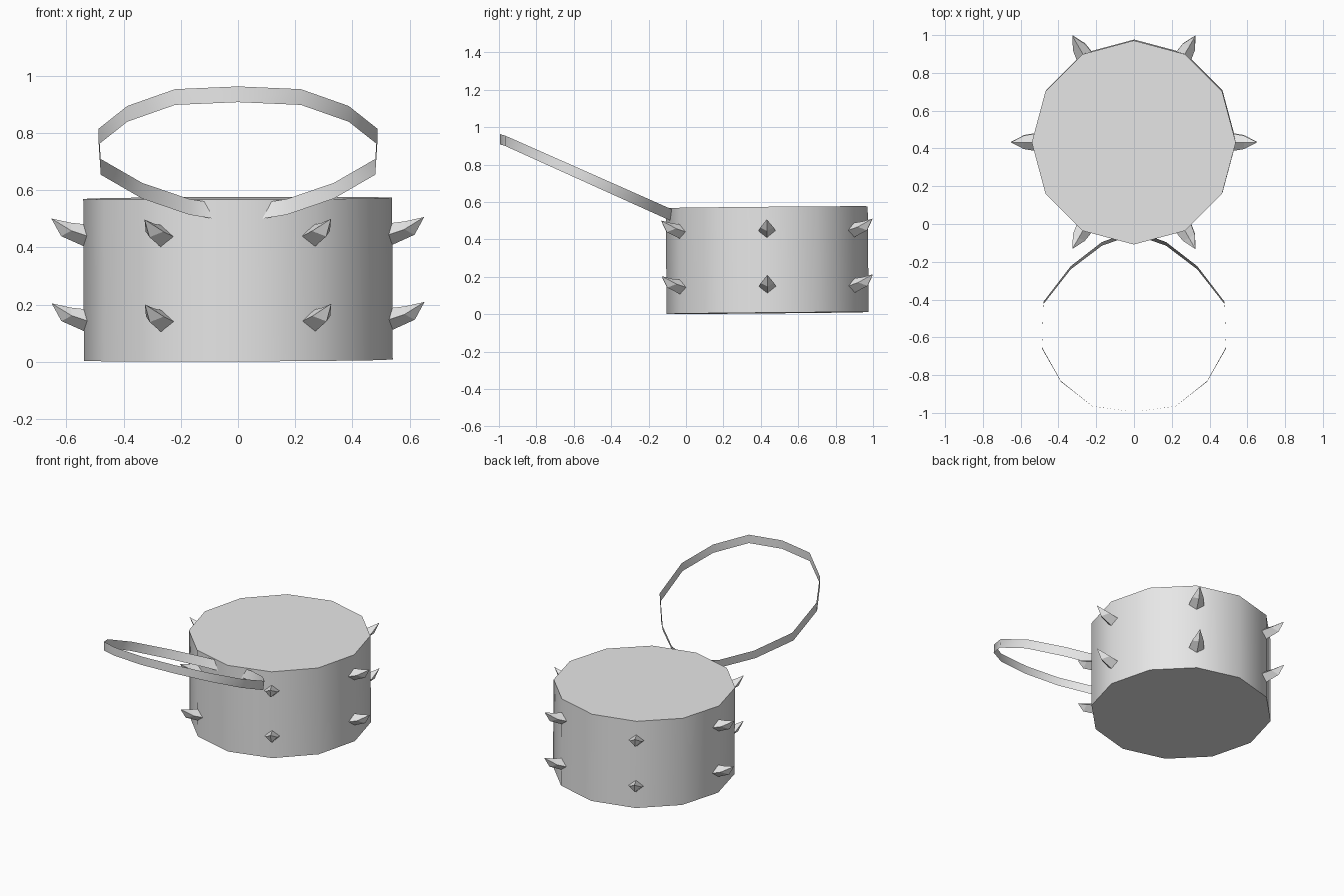
import bpy, bmesh, math
from mathutils import Matrix

cube = bpy.data.objects.get("Cube")
if cube:
    bpy.data.objects.remove(cube, do_unlink=True)

grey = bpy.data.materials.new("light_grey")
grey.use_nodes = True
grey.diffuse_color = (0.8, 0.8, 0.8, 1)
grey.node_tree.nodes["Principled BSDF"].inputs["Base Color"].default_value = (0.8, 0.8, 0.8, 1)

# The drum leans very slightly; its spikes share the same frame
FRAME = Matrix.Translation((0, 0.434, 0.289)) @ Matrix.Rotation(0.009, 4, 'X') @ Matrix.Rotation(-0.004, 4, 'Y')


def add_object(name, bm, matrix=Matrix(), smooth=False):
    mesh = bpy.data.meshes.new(name)
    bm.to_mesh(mesh)
    bm.free()
    mesh.materials.append(grey)
    obj = bpy.data.objects.new(name, mesh)
    bpy.context.collection.objects.link(obj)
    obj.matrix_world = matrix
    if smooth:
        bpy.ops.object.select_all(action='DESELECT')
        obj.select_set(True)
        bpy.context.view_layer.objects.active = obj
        bpy.ops.object.shade_smooth_by_angle(angle=math.radians(45))
    return obj


# Twelve-sided drum
bm = bmesh.new()
bmesh.ops.create_cone(bm, cap_ends=True, segments=12, radius1=0.54, radius2=0.54, depth=0.566)
add_object("drum", bm, FRAME, smooth=True)


# Upturned four-sided spike pointing along +x
def spike_mesh():
    bm = bmesh.new()
    base = [(0.5, 0, -0.055), (0.515, 0.047, -0.005), (0.5, 0, 0.035), (0.515, -0.047, -0.005)]
    middle = [(0.618, 0, -0.002), (0.582, 0.036, 0.017), (0.585, 0, 0.045), (0.582, -0.036, 0.017)]
    low = [bm.verts.new(p) for p in base]
    mid = [bm.verts.new(p) for p in middle]
    tip = bm.verts.new((0.652, 0, 0.06))
    for i in range(4):
        j = (i + 1) % 4
        bm.faces.new((low[i], low[j], mid[j], mid[i]))
        bm.faces.new((mid[i], mid[j], tip))
    bm.faces.new(low[::-1])
    bmesh.ops.recalc_face_normals(bm, faces=bm.faces)
    return bm


# Two rows of six spikes
for row, height in (("upper", 0.155), ("lower", -0.142)):
    for k in range(6):
        turn = Matrix.Rotation(math.radians(60 * k), 4, 'Z')
        place = FRAME @ Matrix.Translation((0, 0, height)) @ turn
        add_object(f"{row}_spike_{k + 1}", spike_mesh(), place)

# Sloping band loop, mirrored from one half of its outline
half = [(0.22, -0.965), (0.387, -0.835), (0.487, -0.66), (0.48, -0.425), (0.335, -0.24), (0.17, -0.115)]
outline = [(0, -0.995)] + half + [(0, -0.055)] + [(-x, y) for x, y in reversed(half)]
bm = bmesh.new()
lower, upper = [], []
for x, y in outline:
    z = 0.908 - 0.452 * (y + 0.995)
    shift = 0.022 * (y + 0.995)
    if y > -0.98:
        z += 0.004
    lower.append(bm.verts.new((x, y, z)))
    upper.append(bm.verts.new((x, y + shift, z + 0.055)))
for i in range(len(outline)):
    j = (i + 1) % len(outline)
    bm.faces.new((lower[i], lower[j], upper[j], upper[i]))
bmesh.ops.recalc_face_normals(bm, faces=bm.faces)
add_object("band_loop", bm, smooth=True)
